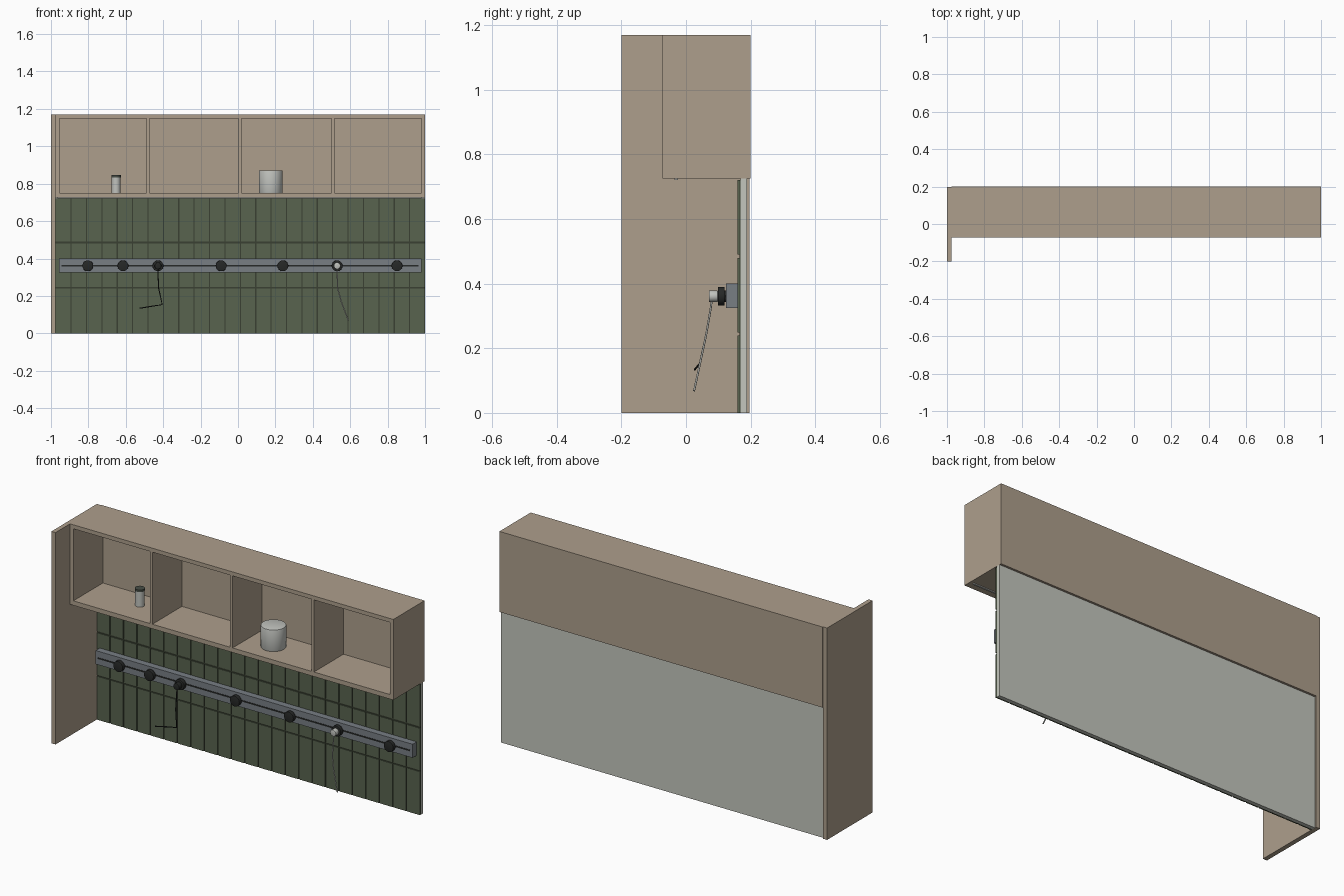
import bpy, bmesh, math
from mathutils import Matrix

if "Cube" in bpy.data.objects:
    bpy.data.objects.remove(bpy.data.objects["Cube"])


def mat(name, r, g, b):
    m = bpy.data.materials.new(name)
    lin = [((c / 255 + 0.055) / 1.055) ** 2.4 for c in (r, g, b)]
    m.diffuse_color = (*lin, 1)
    m.use_nodes = True
    m.node_tree.nodes["Principled BSDF"].inputs["Base Color"].default_value = m.diffuse_color
    return m


TAN = mat("tan wood", 174, 159, 140)
GREEN = mat("green tile", 88, 99, 78)
GROUT = mat("dark grout", 58, 64, 50)
WALL = mat("pale wall", 196, 198, 189)
RAIL = mat("grey rail", 120, 126, 132)
BLACK = mat("black plastic", 38, 40, 39)
CERAMIC = mat("pale ceramic", 192, 194, 189)
LID = mat("dark lid", 72, 78, 70)


def finish(name, bm, material):
    me = bpy.data.meshes.new(name)
    bm.to_mesh(me)
    bm.free()
    me.materials.append(material)
    ob = bpy.data.objects.new(name, me)
    bpy.context.collection.objects.link(ob)
    return ob


def add_box(bm, x0, x1, y0, y1, z0, z1):
    m = Matrix.Translation(((x0 + x1) / 2, (y0 + y1) / 2, (z0 + z1) / 2))
    m = m @ Matrix.Diagonal((x1 - x0, y1 - y0, z1 - z0, 1))
    bmesh.ops.create_cube(bm, size=1, matrix=m)


def box(name, material, *ext):
    bm = bmesh.new()
    add_box(bm, *ext)
    return finish(name, bm, material)


def cylinder(name, material, centre, r, depth, along_y=False, bevel=0.0):
    bm = bmesh.new()
    rot = Matrix.Rotation(math.pi / 2, 4, 'X') if along_y else Matrix.Identity(4)
    bmesh.ops.create_cone(bm, cap_ends=True, segments=40, radius1=r, radius2=r,
                          depth=depth, matrix=Matrix.Translation(centre) @ rot)
    if bevel:
        rims = [e for e in bm.edges if any(len(f.verts) > 4 for f in e.link_faces)]
        bmesh.ops.bevel(bm, geom=rims, offset=bevel, segments=2, affect='EDGES', profile=0.5)
    ob = finish(name, bm, material)
    ob.data.polygons.foreach_set("use_smooth", [len(p.vertices) <= 4 for p in ob.data.polygons])
    ob.data.set_sharp_from_angle(angle=math.radians(40))
    return ob


def cable(name, material, points, r=0.003):
    cu = bpy.data.curves.new(name, 'CURVE')
    cu.dimensions = '3D'
    cu.bevel_depth = r
    cu.bevel_resolution = 2
    cu.use_fill_caps = True
    sp = cu.splines.new('POLY')
    sp.points.add(len(points) - 1)
    for p, co in zip(sp.points, points):
        p.co = (*co, 1)
    cu.materials.append(material)
    ob = bpy.data.objects.new(name, cu)
    bpy.context.collection.objects.link(ob)


# Tall side panel and open wall cabinet
box("side_panel", TAN, -1.0, -0.975, -0.2, 0.197, 0, 1.17)
L, R, F, B = -0.975, 1.0, -0.073, 0.2
box("cabinet_top", TAN, L, R, F, B, 1.148, 1.17)
box("cabinet_bottom", TAN, L, R, F, B, 0.725, 0.75)
box("cabinet_left", TAN, L, L + 0.02, F, B, 0.75, 1.148)
box("cabinet_right", TAN, R - 0.02, R, F, B, 0.75, 1.148)
box("cabinet_back", TAN, L + 0.02, R - 0.02, 0.185, B, 0.75, 1.148)
for i, x in enumerate((-0.48, 0.01, 0.507)):
    box(f"cabinet_divider_{i + 1}", TAN, x - 0.008, x + 0.008, F, 0.185, 0.75, 1.148)
box("under_cabinet_light", CERAMIC, L + 0.01, R - 0.02, -0.035, -0.025, 0.72, 0.725)

# Backsplash: wall board, grout layer, three rows of tiles
box("wall_board", WALL, L, R, 0.169, 0.188, 0, 0.725)
box("grout", GROUT, L, R, 0.165, 0.169, 0, 0.72)
bm = bmesh.new()
COLS = 24
w = (R - L) / COLS
for z0, z1 in ((0, 0.24), (0.248, 0.48), (0.49, 0.72)):
    for c in range(COLS):
        x = L + c * w
        add_box(bm, x + (0.003 if c else 0), x + w - (0.003 if c < COLS - 1 else 0),
                0.16, 0.1655, z0, z1)
finish("tiles", bm, GREEN)

# Power rail with slot and round sockets
box("rail", RAIL, -0.957, 0.98, 0.124, 0.161, 0.325, 0.4)
box("rail_slot", BLACK, -0.943, 0.965, 0.1225, 0.125, 0.3575, 0.3655)
for i, x in enumerate((-0.803, -0.615, -0.428, -0.09, 0.24, 0.53, 0.85)):
    cylinder(f"socket_{i + 1}", BLACK, (x, 0.109, 0.361), 0.029, 0.021, True, 0.002)
    cylinder(f"socket_stem_{i + 1}", BLACK, (x, 0.122, 0.361), 0.018, 0.008, True)

# Plugs and hanging cables
cylinder("black_plug", BLACK, (-0.428, 0.085, 0.361), 0.018, 0.028, True, 0.003)
cylinder("white_plug", CERAMIC, (0.53, 0.085, 0.361), 0.018, 0.028, True, 0.003)
cable("black_cable", BLACK, [(-0.428, 0.08, 0.35), (-0.428, 0.076, 0.32), (-0.424, 0.062, 0.24),
                             (-0.405, 0.043, 0.153), (-0.46, 0.036, 0.145), (-0.525, 0.027, 0.134)])
cable("white_cable", CERAMIC, [(0.53, 0.08, 0.35), (0.53, 0.076, 0.32), (0.533, 0.062, 0.24),
                               (0.552, 0.047, 0.17), (0.59, 0.025, 0.068)])

# Things on the shelf
cylinder("jar", CERAMIC, (-0.652, 0.075, 0.792), 0.0235, 0.084)
cylinder("jar_lid", LID, (-0.652, 0.075, 0.84), 0.0255, 0.012)
cylinder("pot", CERAMIC, (0.175, 0.06, 0.81), 0.064, 0.12, False, 0.002)
